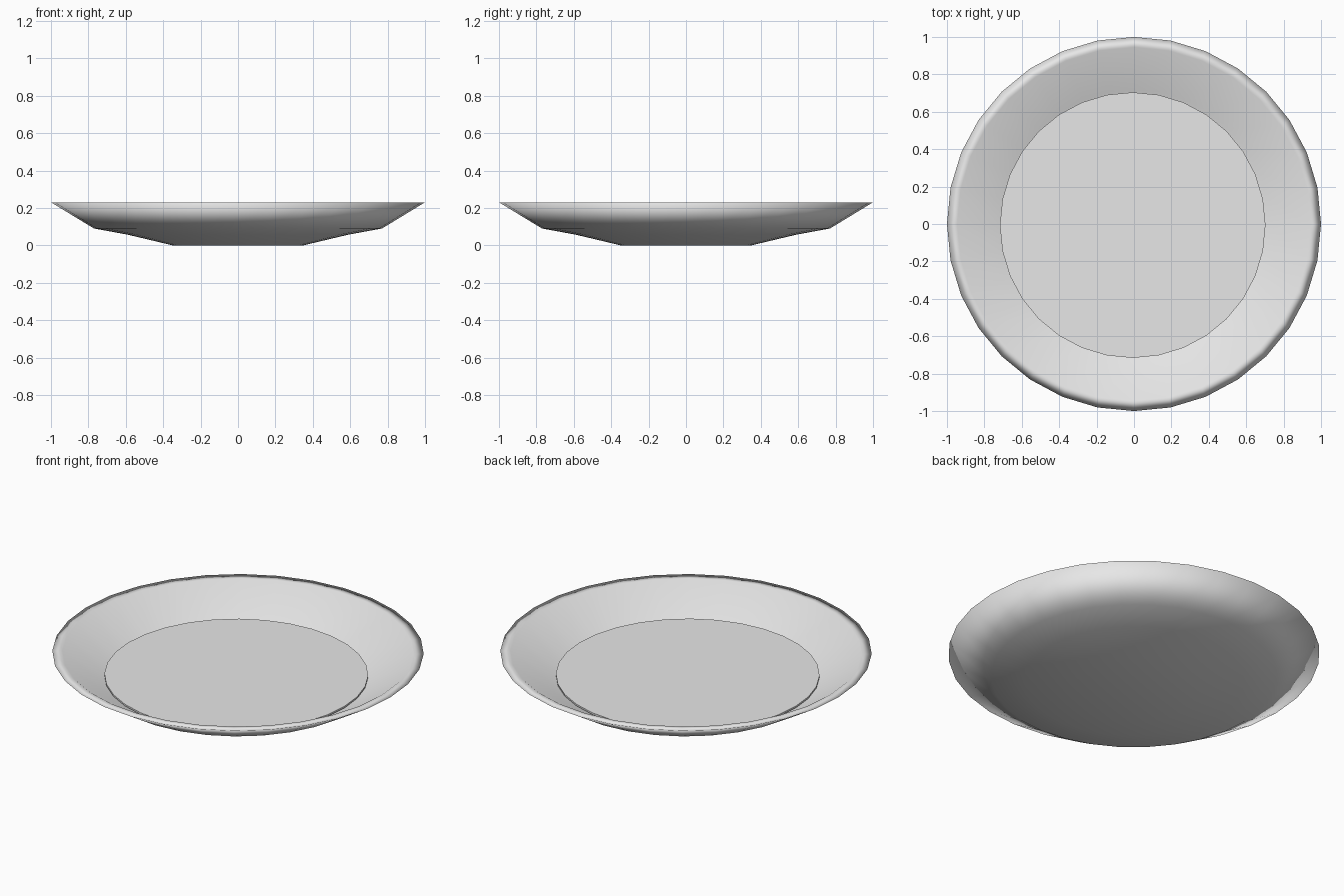
import bpy, bmesh, math

if "Cube" in bpy.data.objects:
    bpy.data.objects.remove(bpy.data.objects["Cube"])

N = 32


def material(name, rgb):
    m = bpy.data.materials.new(name)
    m.diffuse_color = (*rgb, 1)
    m.use_nodes = True
    m.node_tree.nodes["Principled BSDF"].inputs["Base Color"].default_value = m.diffuse_color
    return m


def lathe(name, profile, mat, smooth, centre=(0, 0)):
    """Revolve (radius, height) points; radius 0 becomes a single pole."""
    bm = bmesh.new()
    rings = []
    for r, z in profile:
        n = N if r else 1
        rings.append([bm.verts.new((centre[0] + r * math.cos(2 * math.pi * i / N),
                                    centre[1] + r * math.sin(2 * math.pi * i / N), z))
                      for i in range(n)])
    for a, b in zip(rings, rings[1:]):
        for i in range(N):
            j = (i + 1) % N
            quad = [a[i % len(a)], a[j % len(a)], b[j % len(b)], b[i % len(b)]]
            bm.faces.new(list(dict.fromkeys(quad)))
    bmesh.ops.recalc_face_normals(bm, faces=bm.faces)
    for f in bm.faces:
        f.smooth = smooth
    me = bpy.data.meshes.new(name)
    bm.to_mesh(me)
    bm.free()
    me.materials.append(mat)
    ob = bpy.data.objects.new(name, me)
    bpy.context.collection.objects.link(ob)
    return ob


white = material("off_white", (0.8, 0.8, 0.8))

# Plate: underside, flared rim, narrow lip, inner wall and floor
lathe("plate", [(0, 0), (0.35, 0), (0.59, 0.057), (0.77, 0.09), (1.0, 0.23),
                (0.945, 0.23), (0.72, 0.085), (0.35, 0.05), (0, 0.05)], white, True)

# Flat disc lying in the well, very slightly off centre
lathe("well_disc", [(0, 0.09), (0.71, 0.09), (0.71, 0.1), (0, 0.1)],
      white, False, (-0.007, -0.006))
